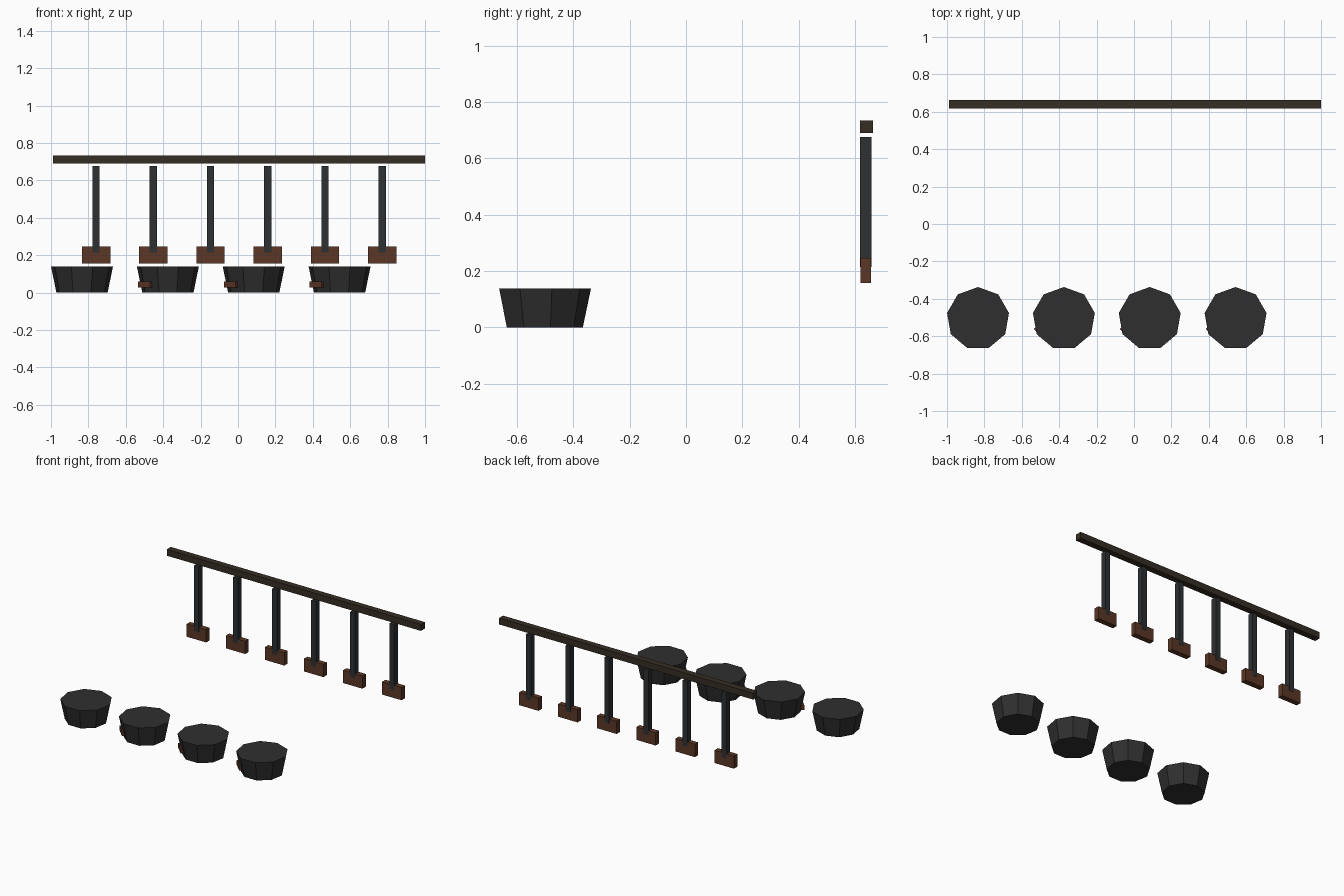
import bpy
import math

if "Cube" in bpy.data.objects:
    bpy.data.objects.remove(bpy.data.objects["Cube"])


def material(name, rgb):
    m = bpy.data.materials.new(name)
    m.diffuse_color = (*rgb, 1.0)
    m.use_nodes = True
    m.node_tree.nodes["Principled BSDF"].inputs["Base Color"].default_value = m.diffuse_color
    return m


IRON = material("dark iron", (0.028, 0.028, 0.028))
STEEL = material("dark steel", (0.027, 0.029, 0.031))
BEAM = material("dark timber", (0.036, 0.027, 0.017))
WOOD = material("brown wood", (0.105, 0.038, 0.019))


def box(name, centre, size, mat, turn=0.0):
    bpy.ops.mesh.primitive_cube_add(size=1, location=centre, rotation=(0, 0, turn))
    ob = bpy.context.object
    ob.name = name
    ob.scale = size
    ob.data.materials.append(mat)
    return ob


RACK_Y = 0.638
POT_Y = -0.505

# Horizontal rail
box("rail", (0.005, 0.640, 0.712), (1.99, 0.045, 0.045), BEAM)

# Six hanging tools: steel shaft with a wooden block at the foot
for i in range(6):
    x = -0.759 + i * 0.306
    box("tool_shaft", (x, RACK_Y, 0.4455), (0.038, 0.041, 0.461), STEEL)
    box("tool_block", (x, RACK_Y, 0.202), (0.152, 0.038, 0.09), WOOD)

# Four nine-sided tapered pots, three with a small wooden grip on the side
for i in range(4):
    x = -0.834 + i * 0.459
    bpy.ops.mesh.primitive_cone_add(vertices=9, radius1=0.139, radius2=0.168,
                                    depth=0.139, location=(x, POT_Y, 0.0695))
    pot = bpy.context.object
    pot.name = "pot"
    pot.data.materials.append(IRON)
    if i > 0:
        box("pot_grip", (x - 0.12, POT_Y - 0.08, 0.043), (0.09, 0.023, 0.032),
            WOOD, math.radians(-45))
